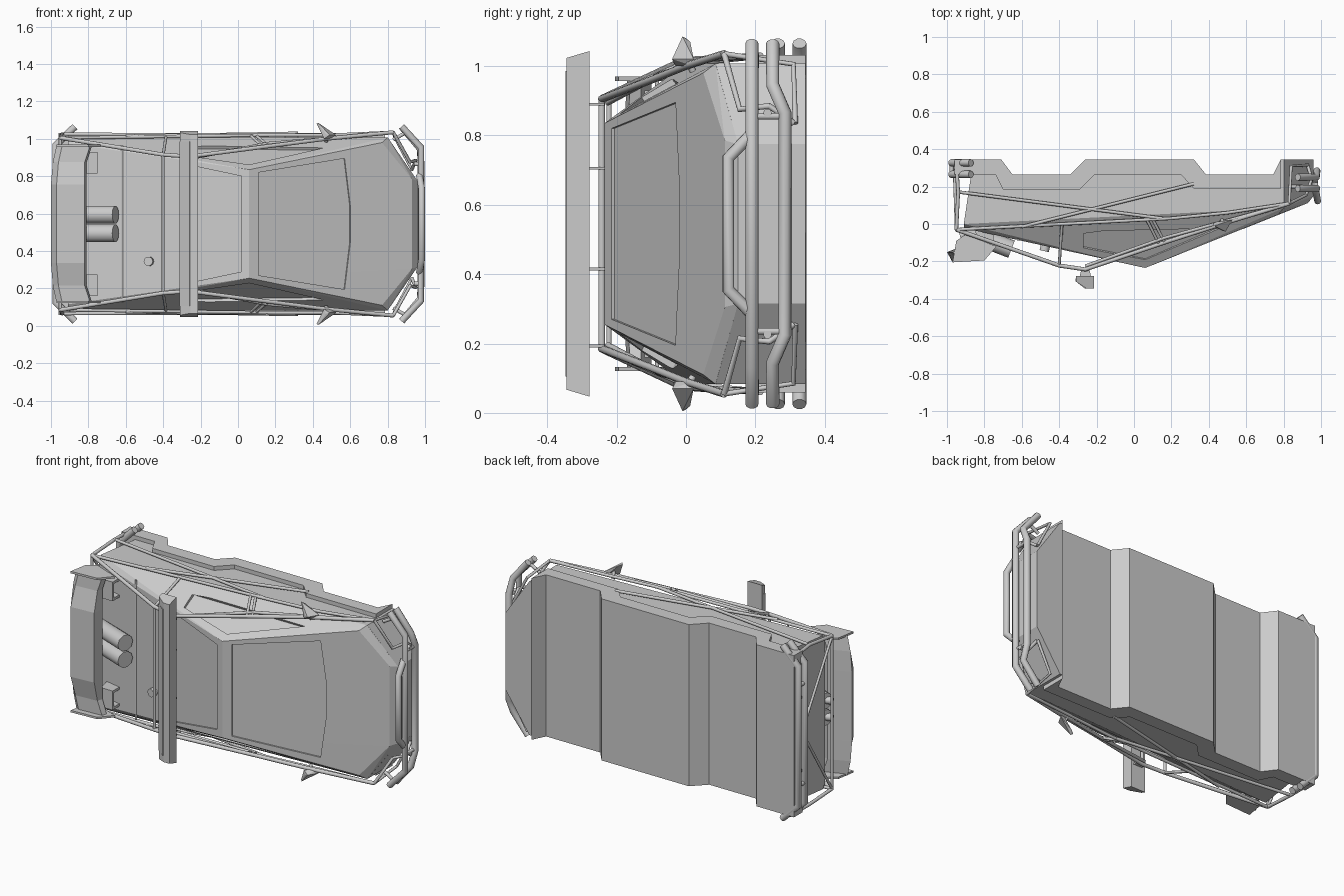
import bpy, bmesh, math
from mathutils import Vector as V

if "Cube" in bpy.data.objects:
    bpy.data.objects.remove(bpy.data.objects["Cube"])

CZ = 0.545  # the vehicle lies on its side: w is the sideways offset from its centre plane

def P(x, y, w):
    return V((x, y, CZ + w))

def finish(bm, name):
    bmesh.ops.recalc_face_normals(bm, faces=bm.faces)
    me = bpy.data.meshes.new(name)
    bm.to_mesh(me)
    bm.free()
    ob = bpy.data.objects.new(name, me)
    bpy.context.collection.objects.link(ob)
    return ob

def loft(name, sections):
    """Skin closed sections of (x, y, w) points and cap both ends."""
    bm = bmesh.new()
    rings = [[bm.verts.new(P(*p)) for p in s] for s in sections]
    n = len(rings[0])
    for a, b in zip(rings, rings[1:]):
        for i in range(n):
            bm.faces.new((a[i], a[(i + 1) % n], b[(i + 1) % n], b[i]))
    bm.faces.new(rings[0])
    bm.faces.new(rings[-1])
    return finish(bm, name)

def slab(name, prof, w0, w1):
    return loft(name, [[(x, y, w) for x, y in prof] for w in (w0, w1)])

def hull(name, pts):
    bm = bmesh.new()
    for p in pts:
        bm.verts.new(P(*p))
    bmesh.ops.convex_hull(bm, input=bm.verts)
    bmesh.ops.dissolve_limit(bm, angle_limit=0.01, verts=bm.verts, edges=bm.edges)
    return finish(bm, name)

def both(pts):
    return [(x, y, s * w) for x, y, w in pts for s in (1, -1)]

def tube(name, pts, r):
    cu = bpy.data.curves.new(name, 'CURVE')
    cu.dimensions = '3D'
    cu.bevel_depth = r
    cu.bevel_resolution = 3
    cu.use_fill_caps = True
    sp = cu.splines.new('POLY')
    sp.points.add(len(pts) - 1)
    for q, p in zip(sp.points, pts):
        q.co = (*P(*p), 1)
    ob = bpy.data.objects.new(name, cu)
    bpy.context.collection.objects.link(ob)
    bpy.ops.object.select_all(action='DESELECT')
    ob.select_set(True)
    bpy.context.view_layer.objects.active = ob
    bpy.ops.object.convert(target='MESH')
    bpy.ops.object.shade_smooth_by_angle(angle=math.radians(40))

def pair(name, pts, r):
    for s, side in ((1, "left"), (-1, "right")):
        tube(f"{name}_{side}", [(x, y, s * w) for x, y, w in pts], r)

def across(name, half, r):
    """Tube running over the full width; half is listed from the outer end inwards."""
    tube(name, half + [(x, y, -w) for x, y, w in reversed(half)], r)

# Lower body with stepped wheel arches and chamfered nose
under = [(-.96, .345), (-.71, .345), (-.65, .265), (-.34, .265), (-.26, .345), (.32, .345),
         (.385, .265), (.745, .265), (.785, .345)]
body = slab("lower_body", [(-.87, .27), (-.96, .27)] + under +
            [(.96, .345), (.96, .15), (.80, .085), (-.91, 0)], -.462, .462)
bm = bmesh.new()
bm.from_mesh(body.data)
for s in (1, -1):
    res = bmesh.ops.bisect_plane(bm, geom=bm.verts[:] + bm.edges[:] + bm.faces[:],
                                 plane_co=P(.785, 0, s * .485), plane_no=(.255, 0, s * .175),
                                 clear_outer=True)
    cut = [e for e in res['geom_cut'] if isinstance(e, bmesh.types.BMEdge)]
    bmesh.ops.holes_fill(bm, edges=cut, sides=0)
bmesh.ops.recalc_face_normals(bm, faces=bm.faces)
bm.to_mesh(body.data)
bm.free()

# Side flares following the arches
flare = under + [(.785, .19), (.32, .19), (.25, .265), (-.21, .265), (-.29, .185), (-.70, .185),
                 (-.74, .265), (-.96, .265)]
for s in (1, -1):
    slab("side_flare", flare, s * .45, s * .486)

# Wedge cabin
cabin = hull("cabin", both([(.06, -.235, .29), (-.91, -.022, .43), (.77, .05, .435),
                            (-.91, 0, .462), (.80, .085, .462), (.93, .112, .24), (.96, .15, .23)]))

# Recessed windows cut into the cabin
def front_y(x): return -.235 + .4014 * (x - .06)
def rear_y(x): return -.235 - .2196 * (x - .06)
def side_w(x, y): return .433 - .56 * (-.022 + .0429 * (x + .91) - y)

panes = [[(x, f(x), w) for x, w in q] for f, q in (
    (front_y, [(.11, .275), (.57, .35), (.60, .1), (.60, -.1), (.57, -.35), (.11, -.275)]),
    (rear_y, [(.02, .255), (-.31, .325), (-.31, -.325), (.02, -.255)]))]
for s in (1, -1):
    panes.append([(x, y, s * side_w(x, y)) for x, y in
                  ((-.27, -.035), (-.27, -.125), (.06, -.19), (.46, -.02))])
for q in panes:
    n = (V(q[1]) - V(q[0])).cross(V(q[-1]) - V(q[0])).normalized() * .009
    cutter = loft("window_cutter", [[tuple(V(p) + n) for p in q], [tuple(V(p) - n) for p in q]])
    cutter.hide_render = True
    mod = cabin.modifiers.new("window", 'BOOLEAN')
    mod.operation = 'DIFFERENCE'
    mod.solver = 'EXACT'
    mod.object = cutter
    bpy.ops.object.select_all(action='DESELECT')
    bpy.context.view_layer.objects.active = cabin
    bpy.ops.object.modifier_apply(modifier=mod.name)
    bpy.data.objects.remove(cutter)

# Bed cover seam and filler cap
tube("bed_seam", [(-.62, -.083, .42), (-.62, -.083, -.42)], .006)
tube("filler_cap", [(-.47, -.10, -.20), (-.48, -.145, -.20)], .025)

# Rear wing with raised centre, end plates and stands
def wing_section(w, x0, x1, top):
    return [(x0, -.15, w), (x0 + .03, top, w), (x1 - .01, top + .01, w), (x1, -.13, w), (x1 - .06, -.10, w)]
half = [(.42, -.97, -.78, -.17), (.33, -.99, -.81, -.175), (.21, -1, -.81, -.205)]
loft("rear_wing", [wing_section(*h) for h in half] +
     [wing_section(-h[0], *h[1:]) for h in reversed(half)])
plate = [(-.97, -.205), (-.80, -.195), (-.735, -.12), (-.90, -.055), (-.95, -.09)]
for s in (1, -1):
    slab("wing_end_plate", plate, s * .412, s * .424)
    for w in (.27, .37):
        slab("wing_stand", [(-.83, -.12), (-.75, -.12), (-.75, -.05), (-.85, -.03)], s * w, s * (w + .015))
    slab("wing_stand_top", [(-.83, -.12), (-.75, -.12), (-.75, -.105), (-.83, -.105)], s * .27, s * .385)
    # Twin exhaust cylinders
    tube("exhaust", [(-.90, -.04, s * .05), (-.655, -.135, s * .05)], .049)
    tube("exhaust_cap", [(-.93, -.065, s * .05), (-.88, -.05, s * .05)], .022)

# Roof light bar and its brackets
def bar(w): return [(-.31, -.278, w), (-.215, -.278, w), (-.215, -.345, w * .96), (-.255, -.345, w * .96), (-.31, -.308, w * .98)]
loft("light_bar", [bar(.498), bar(-.498)])
loft("light_bar_lens", [[(-.313, -.29, w), (-.313, -.306, w), (-.26, -.347, w), (-.25, -.34, w)] for w in (.44, -.44)])
for w in (-.352, -.13, .16, .345):
    slab("light_bar_bracket", [(-.28, -.235), (-.24, -.235), (-.23, -.28), (-.29, -.28)], w - .004, w + .004)

# Roll cage
pair("cage_roof_rail", [(-.95, -.03, .46), (-.40, -.222, .37), (-.26, -.243, .36), (.16, -.10, .415),
                        (.47, .0, .455), (.83, .11, .49)], .011)
pair("cage_inner_rail", [(-.26, -.225, .35), (.16, -.075, .43), (.80, .10, .485)], .009)
pair("cage_belt_rail", [(-.95, -.03, .46), (.20, .03, .475), (.50, .06, .475), (.83, .11, .49)], .009)
pair("cage_lower_rail", [(-.93, .17, .48), (.15, .03, .475)], .009)
pair("cage_diagonal", [(-.60, -.015, .47), (.32, .215, .485)], .009)
pair("cage_rear_post", [(-.40, -.22, .37), (-.385, .0, .465)], .008)
pair("cage_strut_front", [(.165, -.10, .415), (.10, .025, .47)], .008)
pair("cage_strut_back", [(.135, -.11, .41), (.07, .02, .47)], .008)
pair("cage_tail_post", [(-.95, -.03, .46), (-.94, .17, .48), (-.95, .33, .47)], .010)
across("cage_roof_hoop", [(-.26, -.243, .36)], .010)
across("cage_rear_hoop", [(-.40, -.222, .37)], .008)
across("cage_tail_hoop", [(-.95, -.03, .46)], .009)
pair("cage_tail_brace", [(-.95, -.03, .46), (-.96, .27, .0)], .008)

# Front guard bars
across("front_guard_upper", [(.875, .19, .52), (.978, .19, .41)], .019)
across("front_guard_lower", [(.875, .25, .52), (.975, .25, .40), (.978, .285, .32)], .019)
across("front_guard_hoop", [(.97, .19, .26), (.982, .122, .19)], .018)
pair("front_guard_stay", [(.94, .235, .32), (.985, .235, .32)], .012)
pair("front_guard_link", [(.975, .19, .31), (.975, .285, .31)], .010)
pair("front_lamp_guard", [(.83, .11, .49), (.92, .155, .33), (.95, .24, .34), (.93, .31, .29)], .009)
pair("front_corner_bar", [(.93, .315, .29), (.84, .31, .46), (.83, .11, .49)], .008)
pair("front_corner_stay", [(.83, .20, .45), (.90, .20, .49)], .010)

# Rear bumper bars
for y in (.265, .327):
    across("rear_bumper_bar", [(-.872, y, .52), (-.975, y, .42)], .020)
pair("rear_bumper_stay", [(-.975, .30, .22), (-.86, .30, .22)], .012)
pair("rear_bumper_link", [(-.975, .265, .3), (-.975, .327, .3)], .012)

# Side mirrors
for s in (1, -1):
    hull("side_mirror", [(x, y, s * w) for x, y, w in
         ((.49, -.04, .475), (.525, .022, .475), (.51, .02, .455), (.46, -.03, .455),
          (.42, .0, .535), (.44, .012, .525), (.43, -.01, .54), (.47, -.035, .48))])
    tube("mirror_arm", [(.47, .02, s * .44), (.48, 0, s * .48)], .010)
